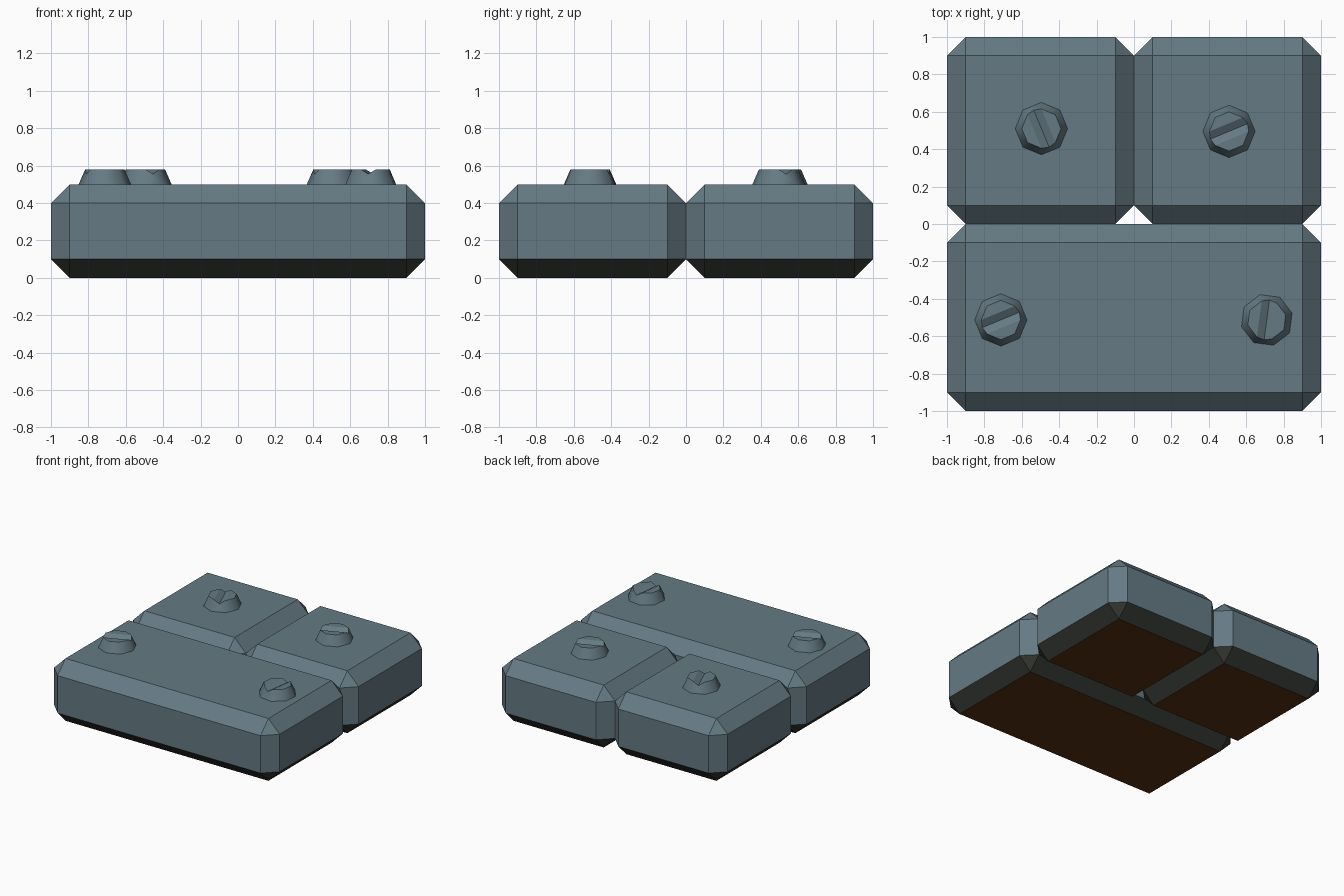
import bpy, bmesh, math
from mathutils import Vector

if "Cube" in bpy.data.objects:
    bpy.data.objects.remove(bpy.data.objects["Cube"])


def material(name, color):
    mat = bpy.data.materials.new(name)
    mat.diffuse_color = (*color, 1)
    mat.use_nodes = True
    mat.node_tree.nodes["Principled BSDF"].inputs["Base Color"].default_value = mat.diffuse_color
    return mat


slate = material("slate blue grey", (0.131, 0.195, 0.23))
dark = material("dark grey", (0.034, 0.039, 0.032))
brown = material("earth brown", (0.095, 0.030, 0.0065))


def add_object(name, bm, materials):
    mesh = bpy.data.meshes.new(name)
    bm.to_mesh(mesh)
    bm.free()
    for mat in materials:
        mesh.materials.append(mat)
    obj = bpy.data.objects.new(name, mesh)
    bpy.context.collection.objects.link(obj)
    return obj


# Chamfered paving block with dark lower chamfers and a brown underside
def block(name, x, y, width, depth, height=0.5, chamfer=0.1):
    bm = bmesh.new()
    bmesh.ops.create_cube(bm, size=1)
    for v in bm.verts:
        v.co = Vector((v.co.x * width, v.co.y * depth, (v.co.z + 0.5) * height))
    bmesh.ops.bevel(bm, geom=bm.edges[:], offset=chamfer, segments=1,
                    profile=0.5, affect='EDGES')
    bmesh.ops.recalc_face_normals(bm, faces=bm.faces[:])
    bm.normal_update()
    for f in bm.faces:
        f.material_index = 2 if f.normal.z < -0.9 else 1 if f.normal.z < -0.2 else 0
    add_object(name, bm, [slate, dark, brown]).location = (x, y, 0)


# Eight-sided tapered screw head with a V-shaped slot from edge to edge
def screw(name, x, y, turn, r_low=0.14, r_top=0.105, height=0.08, slot=0.025):
    bm = bmesh.new()

    def ring(r, z):
        return [bm.verts.new((r * math.cos(k * math.pi / 4),
                              r * math.sin(k * math.pi / 4), z)) for k in range(8)]

    low, top = ring(r_low, 0), ring(r_top, height)
    # slot ends lie on the sloping side
    a = math.pi / 8
    r_mid = (r_top + (r_low - r_top) * slot / height) * math.cos(a)
    ends = {k: bm.verts.new((s * r_mid * math.cos(a), s * r_mid * math.sin(a), height - slot))
            for k, s in ((0, 1), (4, -1))}
    for k in range(8):
        n = (k + 1) % 8
        notch = [ends[k]] if k in ends else []
        bm.faces.new([low[k], low[n], top[n]] + notch + [top[k]]).smooth = True
    bm.faces.new(top[1:5])
    bm.faces.new(top[5:] + top[:1])
    bm.faces.new([top[0], ends[0], ends[4], top[5]])
    bm.faces.new([top[1], top[4], ends[4], ends[0]])
    bm.faces.new(low[::-1])
    bmesh.ops.recalc_face_normals(bm, faces=bm.faces[:])
    for e in bm.edges:
        e.smooth = all(f.smooth for f in e.link_faces)
    obj = add_object(name, bm, [slate])
    obj.location = (x, y, 0.5)
    obj.rotation_euler.z = math.radians(turn)


block("front_block", 0, -0.5, 2, 1)
block("back_left_block", -0.5, 0.5, 1, 1)
block("back_right_block", 0.5, 0.5, 1, 1)

screw("back_left_screw", -0.495, 0.51, 90)
screw("back_right_screw", 0.508, 0.495, 0)
screw("front_left_screw", -0.712, -0.513, 0)
screw("front_right_screw", 0.71, -0.513, 60)
